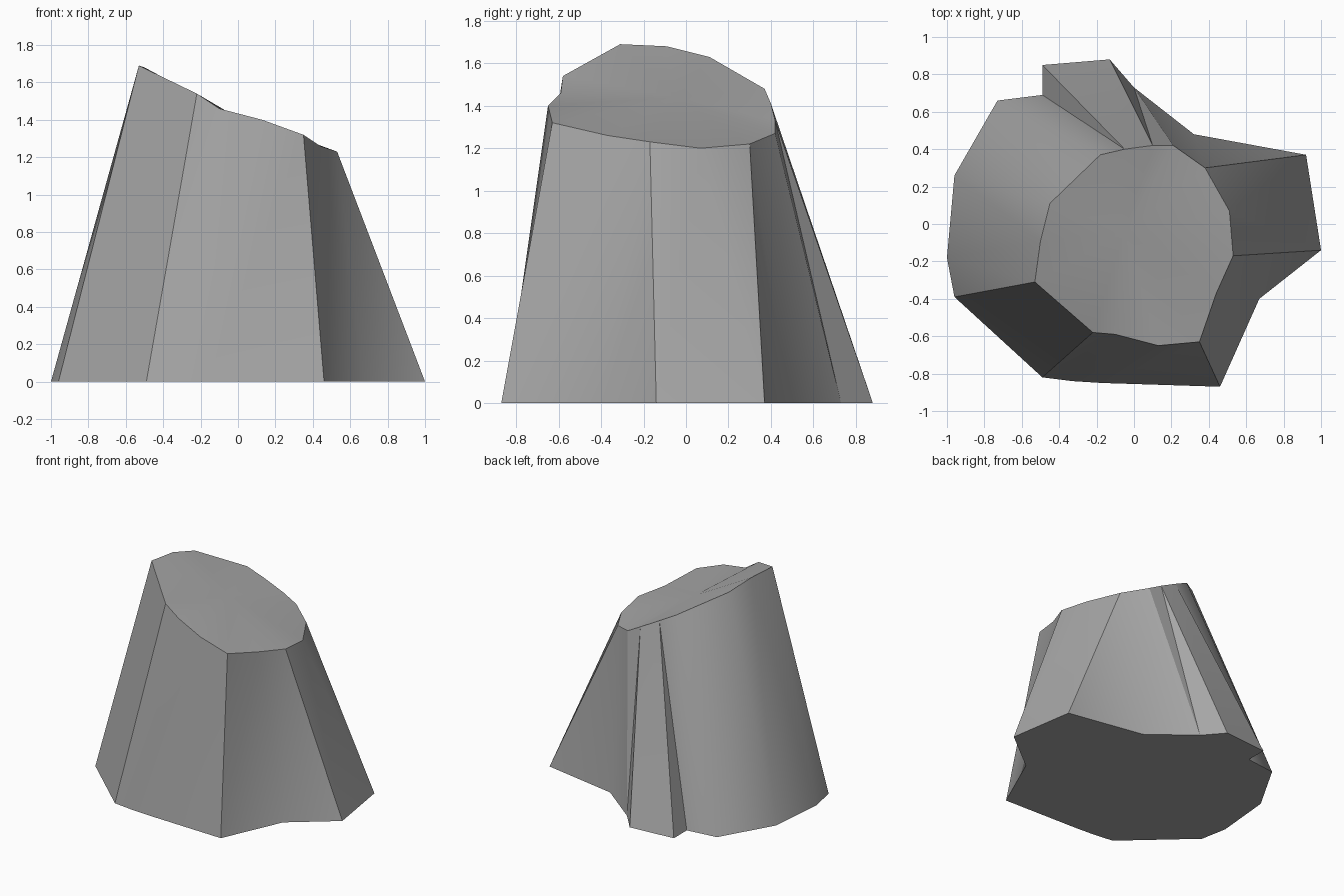
import bpy
import bmesh
import math

# Remove only the default cube
default_cube = bpy.data.objects.get("Cube")
if default_cube:
    bpy.data.objects.remove(default_cube, do_unlink=True)


def make_material(name, colour):
    material = bpy.data.materials.new(name)
    material.use_nodes = True
    material.diffuse_color = colour
    shader = material.node_tree.nodes["Principled BSDF"]
    shader.inputs["Base Color"].default_value = colour
    shader.inputs["Roughness"].default_value = 1
    return material


# Ridge lines counter-clockwise: foot (x, y) and rim (x, y, z)
ridges = [
    ((.46, -.87), (.35, -.63, 1.32)),
    ((.67, -.4), (.44, -.37, 1.26)),
    ((1, -.14), (.53, -.17, 1.23)),
    ((.92, .37), (.51, .07, 1.2)),
    ((.32, .48), (.38, .3, 1.22)),
    ((0, .73), (.21, .42, 1.27)),
    ((-.13, .88), (.1, .42, 1.33)),
    ((-.49, .85), (-.05, .4, 1.41)),
    ((-.49, .69), (-.05, .4, 1.41)),
    ((-.73, .66), (-.18, .37, 1.48)),
    ((-.96, .26), (-.45, .11, 1.63)),
    ((-1, -.18), (-.5, -.09, 1.68)),
    ((-.96, -.39), (-.53, -.31, 1.69)),
    ((-.49, -.82), (-.22, -.58, 1.54)),
    ((-.33, -.84), (-.1, -.59, 1.46)),
    ((-.17, -.85), (.13, -.65, 1.4)),
]
crown_centre = (-.05, -.04, 1.44)


def build_stump(name, material):
    bm = bmesh.new()
    feet = [bm.verts.new((foot[0], foot[1], 0)) for foot, rim in ridges]
    rims = [bm.verts.new(rim) for foot, rim in ridges]
    centre = bm.verts.new(crown_centre)

    # Sloping walls and the slanted cut on top
    count = len(ridges)
    for here in range(count):
        after = (here + 1) % count
        bm.faces.new((feet[here], feet[after], rims[after]))
        bm.faces.new((feet[here], rims[after], rims[here]))
        bm.faces.new((rims[here], rims[after], centre))

    # Flat underside
    bm.faces.new(list(reversed(feet)))

    # Close the deep fold where two ridges meet at the rim
    bmesh.ops.remove_doubles(bm, verts=bm.verts[:], dist=.001)
    bmesh.ops.recalc_face_normals(bm, faces=bm.faces[:])

    mesh = bpy.data.meshes.new(name)
    bm.to_mesh(mesh)
    bm.free()
    mesh.materials.append(material)
    stump = bpy.data.objects.new(name, mesh)
    bpy.context.collection.objects.link(stump)
    return stump


stump = build_stump("stump", make_material("stone grey", (.38, .38, .38, 1)))

# Soft facets with crisp ridges
bpy.ops.object.select_all(action="DESELECT")
stump.select_set(True)
bpy.context.view_layer.objects.active = stump
bpy.ops.object.shade_smooth_by_angle(angle=math.radians(30))
